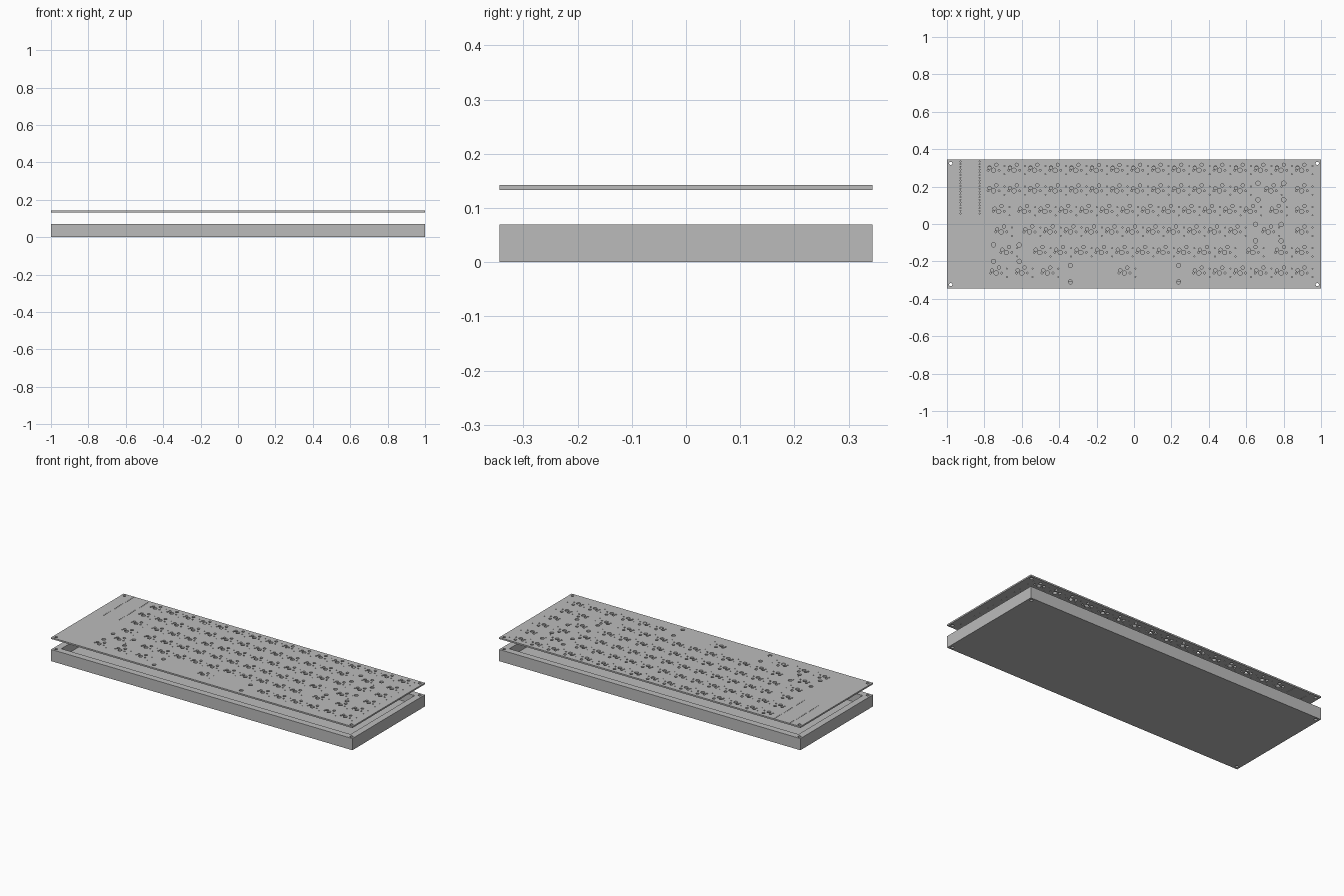
import bpy, bmesh
from math import cos, sin, tau

if "Cube" in bpy.data.objects:
    bpy.data.objects.remove(bpy.data.objects["Cube"])

MM = 2 / 346          # one millimetre in model units
PITCH = 19 * MM       # distance between key centres
X0, Y0 = -0.751, 0.287  # first key of the back row
HX, HY = 1.0, 0.344   # half size of the board

grey = bpy.data.materials.new("plain grey")
grey.use_nodes = True
grey.diffuse_color = (0.5, 0.5, 0.5, 1)
grey.node_tree.nodes["Principled BSDF"].inputs["Base Color"].default_value = (0.5, 0.5, 0.5, 1)


def rect(hx, hy):
    return [(-hx, -hy), (hx, -hy), (hx, hy), (-hx, hy)]


def circle(x, y, r, n=16):
    return [(x + r * cos(tau * i / n), y + r * sin(tau * i / n)) for i in range(n)]


def slab(name, loops, z0, z1):
    """Flat plate from an outline and hole loops, as a mesh."""
    cu = bpy.data.curves.new(name, 'CURVE')
    cu.dimensions, cu.fill_mode = '2D', 'BOTH'
    cu.extrude = (z1 - z0) / 2
    for loop in loops:
        sp = cu.splines.new('POLY')
        sp.points.add(len(loop) - 1)
        for p, (x, y) in zip(sp.points, loop):
            p.co = (x, y, 0, 1)
        sp.use_cyclic_u = True
    tmp = bpy.data.objects.new(name + " outline", cu)
    bpy.context.collection.objects.link(tmp)
    deps = bpy.context.evaluated_depsgraph_get()
    me = bpy.data.meshes.new_from_object(tmp.evaluated_get(deps))
    bpy.data.objects.remove(tmp)
    bm = bmesh.new()
    bm.from_mesh(me)
    bmesh.ops.remove_doubles(bm, verts=bm.verts, dist=1e-5)
    bmesh.ops.translate(bm, verts=bm.verts, vec=(0, 0, (z0 + z1) / 2))
    bmesh.ops.recalc_face_normals(bm, faces=bm.faces)
    bm.to_mesh(me)
    bm.free()
    me.materials.clear()
    me.materials.append(grey)
    for f in me.polygons:
        f.use_smooth = False
    ob = bpy.data.objects.new(name, me)
    bpy.context.collection.objects.link(ob)
    return ob


screw_holes = [circle(sx * (HX - 0.02), sy * (HY - 0.02), 1.5 * MM)
               for sx in (-1, 1) for sy in (-1, 1)]


# Key positions per row, in key units from the first column
def run(start, count):
    return [start + i for i in range(count)]


rows = [
    run(0, 16),
    run(0, 13) + [13.5, 15],
    [0.25] + run(1.5, 12) + [13.75, 15],
    [0.375] + run(1.75, 11) + [13.375, 15],
    [0.625] + run(2.25, 10) + [12.625, 14, 15],
    [0.125, 1.375, 2.625, 6.375] + run(10, 6),
]
# Wide keys with stabiliser holes: (row, column) -> half spacing in mm
wide = {(1, 13.5): 11.9, (3, 13.375): 11.9, (4, 0.625): 11.9, (5, 6.375): 50}

# Switch footprint: centre post, two contacts, two side pins, two diode pins
footprint = [(0, 0, 2), (-3.81, 2.54, 1.5), (2.54, 5.08, 1.5),
             (-5.08, 0, 0.85), (5.08, 0, 0.85), (10, 4, 0.5), (10, -3.6, 0.5)]

holes = list(screw_holes)
for r, cols in enumerate(rows):
    for c in cols:
        x, y = X0 + c * PITCH, Y0 - r * PITCH
        for dx, dy, rad in footprint:
            holes.append(circle(x + dx * MM, y + dy * MM, rad * MM, 16 if rad > 1 else 8))
        if (r, c) in wide:
            for s in (-1, 1):
                dx = s * wide[r, c] * MM
                holes.append(circle(x + dx, y + 7 * MM, 2 * MM))
                holes.append(circle(x + dx, y - 8.24 * MM, 2 * MM))

# Two columns of controller pin holes
for x in (-0.928, -0.825):
    for i in range(20):
        holes.append(circle(x, 0.335 - i * 2.54 * MM, 0.5 * MM, 8))

slab("circuit_board", [rect(HX, HY)] + holes, 0.133, 0.142)

# Tray case with a hollowed pocket
case = slab("tray_case", [rect(HX, HY)] + screw_holes, 0, 0.07)
pocket = slab("pocket_cutter", [rect(HX - 0.04, HY - 0.04)], 0.017, 0.1)
pocket.hide_render = True
pocket.hide_viewport = True
cut = case.modifiers.new("pocket", 'BOOLEAN')
cut.operation, cut.solver, cut.object = 'DIFFERENCE', 'EXACT', pocket
